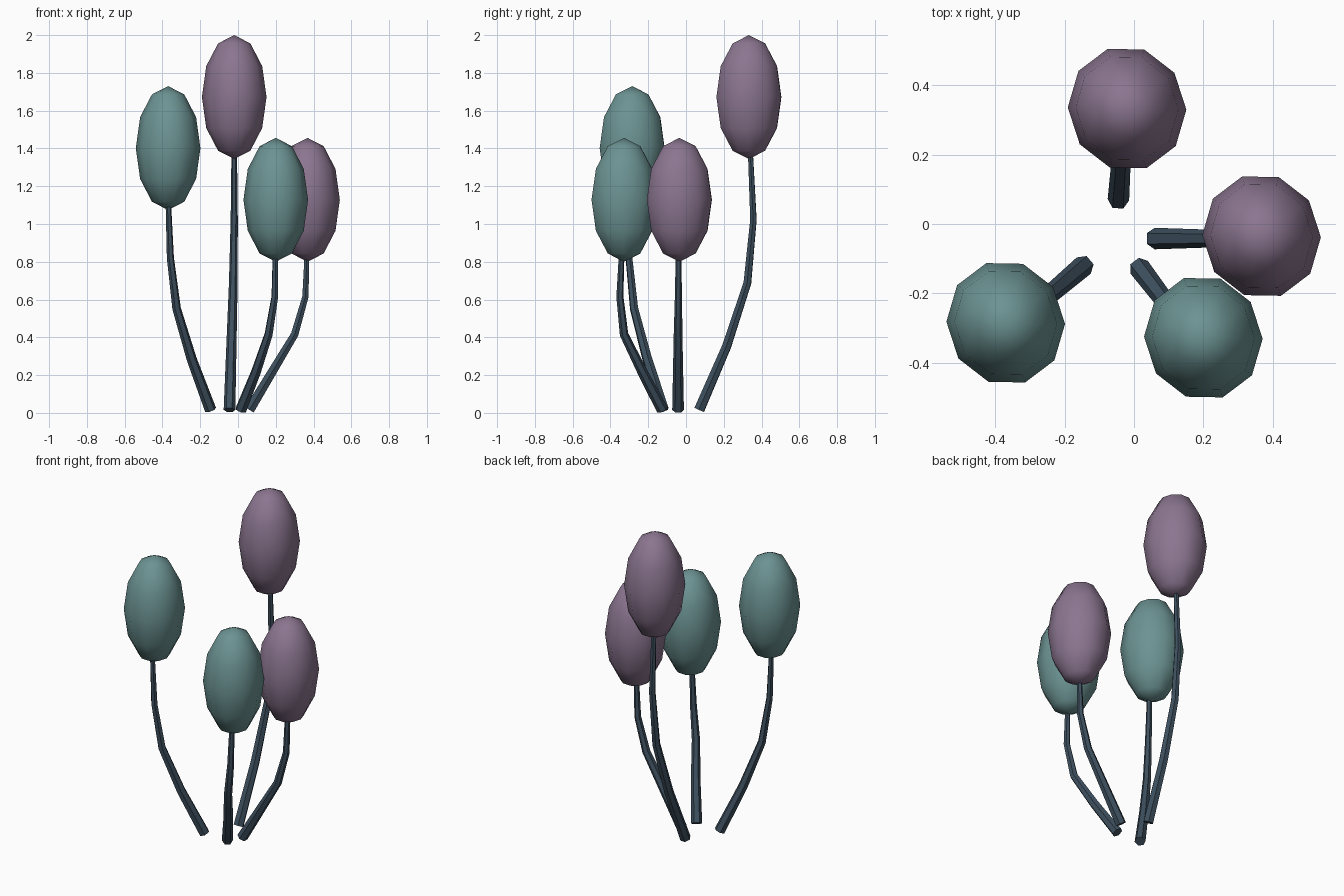
import bpy
import math

cube = bpy.data.objects.get("Cube")
if cube:
    bpy.data.objects.remove(cube, do_unlink=True)


def material(name, rgb):
    mat = bpy.data.materials.new(name)
    mat.use_nodes = True
    color = (*rgb, 1)
    mat.diffuse_color = color
    bsdf = mat.node_tree.nodes["Principled BSDF"]
    bsdf.inputs["Base Color"].default_value = color
    bsdf.inputs["Roughness"].default_value = 0.8
    return mat


teal = material("teal", (0.15, 0.29, 0.29))
purple = material("purple", (0.26, 0.18, 0.28))
stalk = material("dark_blue_grey", (0.048, 0.08, 0.114))

HEAD_SIZE = (0.17, 0.181, 0.328)
BASE_RADIUS, TIP_RADIUS = 0.031, 0.015


def add_head(name, center, mat):
    # Low-poly ellipsoid with ten sides and six rings
    bpy.ops.mesh.primitive_uv_sphere_add(segments=10, ring_count=6, radius=1, location=center)
    head = bpy.context.object
    head.name = name
    head.scale = HEAD_SIZE
    # Put a corner of the ten-sided outline on the x axis
    first = max(head.data.vertices, key=lambda v: v.co.x)
    turn = -math.atan2(first.co.y, first.co.x)
    head.rotation_euler.z = turn
    bpy.ops.object.transform_apply(location=False, rotation=True, scale=True)
    bpy.ops.object.shade_smooth()
    head.data.materials.append(mat)


def add_stem(name, path):
    # Tapered six-sided tube along a bent path
    curve = bpy.data.curves.new(name, "CURVE")
    curve.dimensions = "3D"
    curve.bevel_depth = 1
    curve.bevel_resolution = 1
    curve.use_fill_caps = True
    spline = curve.splines.new("POLY")
    spline.points.add(len(path) - 1)
    for i, (point, co) in enumerate(zip(spline.points, path)):
        point.co = (*co, 1)
        point.radius = BASE_RADIUS + (TIP_RADIUS - BASE_RADIUS) * i / (len(path) - 1)
    stem = bpy.data.objects.new(name, curve)
    bpy.context.collection.objects.link(stem)
    bpy.ops.object.select_all(action="DESELECT")
    stem.select_set(True)
    bpy.context.view_layer.objects.active = stem
    bpy.ops.object.convert(target="MESH")
    stem = bpy.context.object
    stem.name = name
    bpy.ops.object.shade_smooth_by_angle(angle=math.radians(40))
    stem.data.materials.clear()
    stem.data.materials.append(stalk)


# Each plant: head colour, head centre, stem path as (x, y) from base to tip
plants = {
    "back": (purple, (-0.02, 0.333, 1.672),
             [(-0.045, 0.07), (-0.035, 0.215), (-0.025, 0.325), (-0.02, 0.357), (-0.02, 0.342)]),
    "right": (teal, (-0.37, -0.285, 1.402),
              [(-0.145, -0.12), (-0.245, -0.205), (-0.325, -0.275), (-0.358, -0.302), (-0.368, -0.305)]),
    "front": (teal, (0.20, -0.328, 1.128),
              [(0.015, -0.125), (0.095, -0.23), (0.162, -0.328), (0.195, -0.35), (0.197, -0.342)]),
    "left": (purple, (0.368, -0.035, 1.128),
             [(0.06, -0.042), (0.18, -0.042), (0.3, -0.042), (0.357, -0.04), (0.364, -0.04)]),
}

for name, (mat, center, bends) in plants.items():
    add_head(name + "_head", center, mat)
    # Bends are evenly spaced in height up to just inside the head
    top = center[2] - HEAD_SIZE[2] + 0.015
    base = 0.016
    path = [(x, y, base + (top - base) * i / (len(bends) - 1)) for i, (x, y) in enumerate(bends)]
    add_stem(name + "_stem", path)
